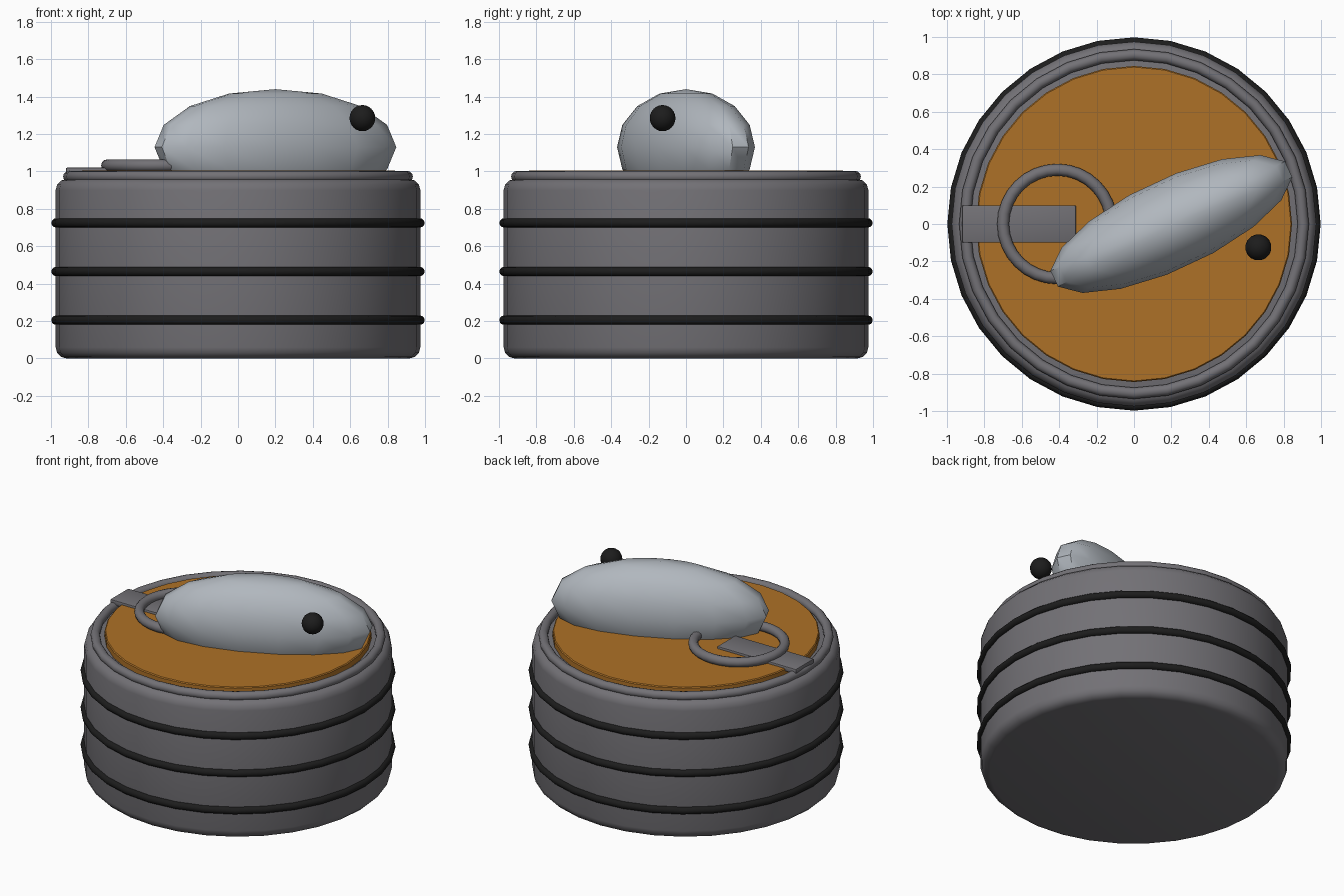
import bpy
import math

cube = bpy.data.objects.get("Cube")
if cube:
    bpy.data.objects.remove(cube, do_unlink=True)


def material(name, rgb, roughness=0.6):
    mat = bpy.data.materials.new(name)
    mat.use_nodes = True
    mat.diffuse_color = (*rgb, 1)
    bsdf = mat.node_tree.nodes["Principled BSDF"]
    bsdf.inputs["Base Color"].default_value = (*rgb, 1)
    bsdf.inputs["Roughness"].default_value = roughness
    return mat


tin = material("dark grey tin", (0.17, 0.165, 0.18))
rubber = material("black", (0.012, 0.012, 0.012))
amber = material("amber", (0.42, 0.165, 0.02))
silver = material("silver", (0.44, 0.475, 0.515))


def finish(name, mat, bevel=0, segments=2):
    """Name, colour, bevel and smooth the part just added."""
    obj = bpy.context.object
    obj.name = name
    obj.data.materials.append(mat)
    bpy.ops.object.transform_apply(location=False, rotation=False, scale=True)
    if bevel:
        mod = obj.modifiers.new("Rounded edges", "BEVEL")
        mod.width = bevel
        mod.segments = segments
        mod.limit_method = "ANGLE"
        mod.angle_limit = math.radians(40)
        bpy.ops.object.modifier_apply(modifier=mod.name)
    bpy.ops.object.shade_smooth_by_angle(angle=math.radians(40))
    return obj


def disc(name, radius, bottom, top, mat, bevel, segments=2):
    bpy.ops.mesh.primitive_cylinder_add(
        vertices=32, radius=radius, depth=top - bottom,
        location=(0, 0, (top + bottom) / 2))
    return finish(name, mat, bevel, segments)


def hoop(name, major, minor, location, mat):
    bpy.ops.mesh.primitive_torus_add(
        major_radius=major, minor_radius=minor, major_segments=32,
        minor_segments=12, location=location)
    return finish(name, mat)


def ball(name, location, scale, segments, rings, mat, turn=0):
    bpy.ops.mesh.primitive_uv_sphere_add(
        segments=segments, ring_count=rings, radius=1, location=location)
    obj = bpy.context.object
    # Half-step turn puts a flat facet at each end of the long axis
    obj.rotation_euler.z = math.pi / segments
    bpy.ops.object.transform_apply(location=False, rotation=True, scale=False)
    obj.scale = scale
    obj.rotation_euler.z = turn
    return finish(name, mat)


# Can with its rolled rim and bands
disc("can_body", 0.975, 0, 0.96, tin, 0.06, 3)
hoop("can_rim", 0.905, 0.03, (0, 0, 0.973), tin)
for label, height in (("lower", 0.205), ("middle", 0.465), ("upper", 0.725)):
    hoop(label + "_band", 0.973, 0.025, (0, 0, height), rubber)

# Lid
disc("lid", 0.845, 0.94, 1.005, amber, 0.006, 1)

# Pull tab and its ring
bpy.ops.mesh.primitive_cube_add(size=1, location=(-0.615, 0, 1.003))
bpy.context.object.scale = (0.61, 0.2, 0.036)
finish("pull_tab", tin, 0.008)
hoop("pull_ring", 0.29, 0.032, (-0.41, 0, 1.032), tin)

# Fish lying across the lid, with its eye
ball("fish_body", (0.2, 0, 1.13), (0.705, 0.24, 0.31), 16, 8, silver,
     math.radians(25))
ball("fish_eye", (0.665, -0.125, 1.285), (0.07, 0.07, 0.07), 16, 12, rubber)
